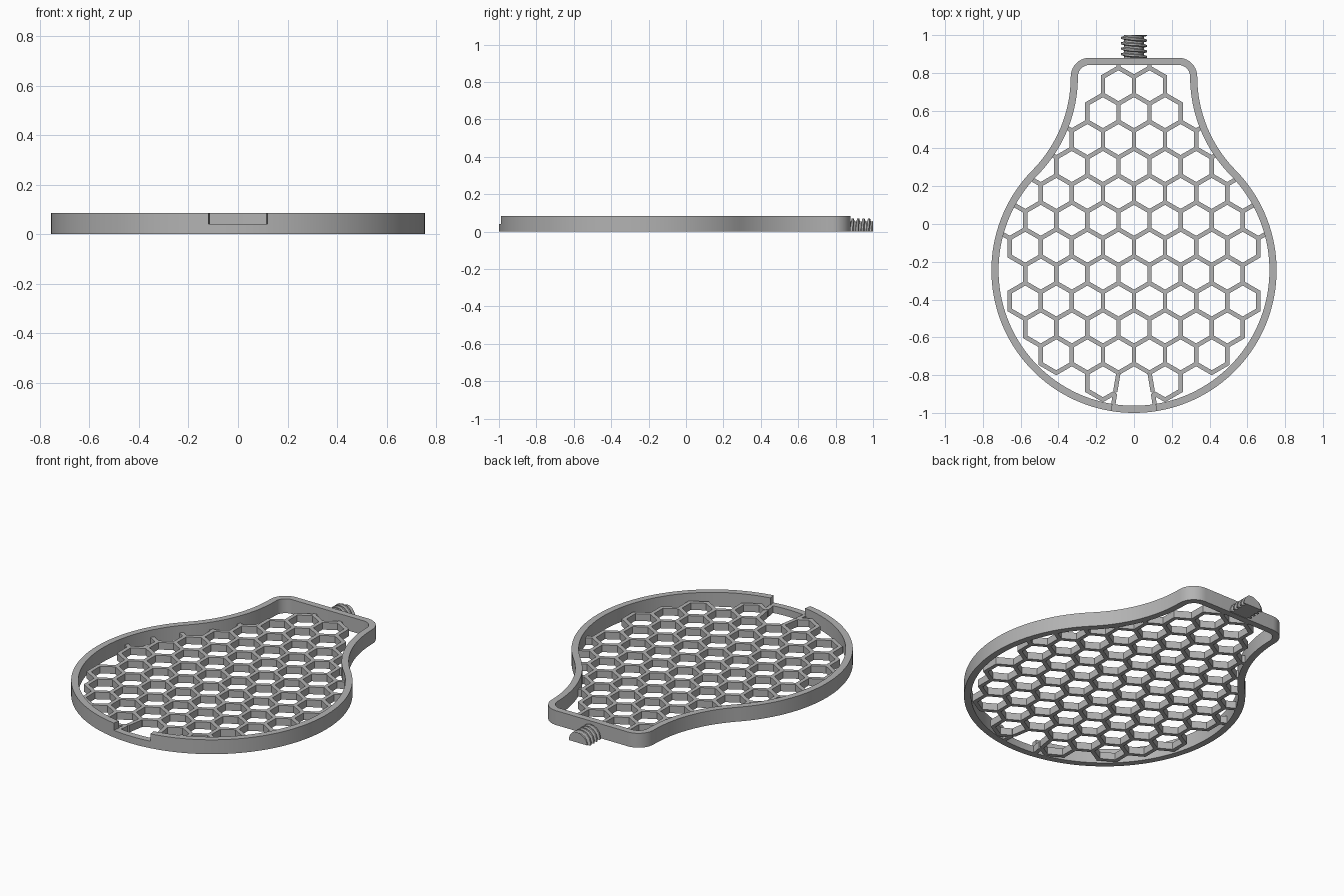
import bpy, bmesh, math
from mathutils import Vector

if "Cube" in bpy.data.objects:
    bpy.data.objects.remove(bpy.data.objects["Cube"])

grey = bpy.data.materials.new("plain grey")
grey.diffuse_color = (0.45, 0.45, 0.45, 1)
grey.use_nodes = True
grey.node_tree.nodes["Principled BSDF"].inputs["Base Color"].default_value = grey.diffuse_color


def finish(bm, name, angle=30):
    bmesh.ops.recalc_face_normals(bm, faces=bm.faces[:])
    me = bpy.data.meshes.new(name)
    bm.to_mesh(me)
    bm.free()
    me.materials.append(grey)
    ob = bpy.data.objects.new(name, me)
    bpy.context.collection.objects.link(ob)
    bpy.ops.object.select_all(action='DESELECT')
    ob.select_set(True)
    bpy.context.view_layer.objects.active = ob
    bpy.ops.object.shade_smooth_by_angle(angle=math.radians(angle))
    return ob


def raise_flat(bm, height):
    bmesh.ops.remove_doubles(bm, verts=bm.verts[:], dist=0.0004)
    res = bmesh.ops.extrude_face_region(bm, geom=bm.faces[:], use_keep_orig=True)
    top = [g for g in res["geom"] if isinstance(g, bmesh.types.BMVert)]
    bmesh.ops.translate(bm, verts=top, vec=(0, 0, height))


def arc(cx, cy, r, a0, a1, n):
    return [(cx + r * math.cos(math.radians(a0 + (a1 - a0) * k / n)),
             cy + r * math.sin(math.radians(a0 + (a1 - a0) * k / n))) for k in range(n + 1)]


# Bulb outline: round body, concave neck, rounded top corners
RB, CY, T = 0.755, -0.245, 0.038
HW, NY, RC = 0.335, 0.78, 0.1
d = NY - CY
RN = (HW * HW + d * d - RB * RB) / (2 * (RB - HW))
NX = HW + RN
JA = math.degrees(math.atan2(d, NX))
NA = -90 + math.degrees(math.asin(0.12 / RB))
RIM_H, LOW_H = 0.085, 0.042


def half_outline(t):
    pts = arc(0, CY, RB - t, NA, JA, 48)
    pts += arc(NX, NY, RN + t, 180 + JA, 180, 20)[1:]
    pts += arc(HW - RC, NY, RC - t, 0, 90, 10)[1:]
    return pts


def strip(name, outer, inner, h):
    bm = bmesh.new()
    o = [bm.verts.new((x, y, 0)) for x, y in outer]
    i = [bm.verts.new((x, y, 0)) for x, y in inner]
    for k in range(len(o) - 1):
        bm.faces.new((o[k], o[k + 1], i[k + 1], i[k]))
    raise_flat(bm, h)
    finish(bm, name)


def mirrored(pts):
    return pts + [(-x, y) for x, y in reversed(pts)]


strip("rim", mirrored(half_outline(0)), mirrored(half_outline(T)), RIM_H)

# Low bar across the notch at the bottom of the bulb
strip("notch_bar", arc(0, CY, RB, -180 - NA, NA, 12), arc(0, CY, RB - T, -180 - NA, NA, 12), LOW_H)

# Honeycomb grid, on an integer lattice
P = 0.1645
S = P / math.sqrt(3)
W = 0.0115
ROWS = [2, 3, 4, 5, 6, 7, 8, 7, 8, 7, 6, 3]
CORNERS = [(0, 2), (1, 1), (1, -1), (0, -2), (-1, -1), (-1, 1)]
LAST = -3 * (len(ROWS) - 1)


def place(k):
    if abs(k[0]) == 1 and k[1] == LAST - 1:   # slot beside the notch
        return Vector((math.copysign(0.1, k[0]), -0.893))
    return Vector((k[0] * P / 2, 0.732 + k[1] * S / 2))


def inside(p):
    if p.y < 0.28:
        return math.hypot(p.x, p.y - CY) < RB - T + 0.008
    return p.y < 0.852 and math.hypot(abs(p.x) - NX, p.y - NY) > RN + T - 0.008


edges = set()
for r, n in enumerate(ROWS):
    for c in range(n):
        ci = 2 * c - (n - 1)
        if r == len(ROWS) - 1 and ci == 0:
            continue
        ring = [(ci + a, -3 * r + b) for a, b in CORNERS]
        for k in range(6):
            edges.add(tuple(sorted((ring[k], ring[(k + 1) % 6]))))

bm = bmesh.new()


def rib(a, b):
    u = (b - a).normalized()
    v = Vector((-u.y, u.x)) * W
    s = u * (W / math.sqrt(3))
    pts = [a, a + s - v, b - s - v, b, b - s + v, a + s + v]
    bm.faces.new([bm.verts.new((p.x, p.y, 0)) for p in pts])


links = {}
for a, b in edges:
    rib(place(a), place(b))
    links.setdefault(a, []).append(b)
    links.setdefault(b, []).append(a)

# Outer corners: short points, or stubs that reach the rim
for k, near in links.items():
    if len(near) != 2:
        continue
    p = place(k)
    if k[1] == LAST - 1 and abs(k[0]) == 1:
        rib(p, Vector((math.copysign(0.111, p.x), -0.965)))
        continue
    out = -sum(((place(q) - p).normalized() for q in near), Vector((0, 0))).normalized()
    length = 2 * W / math.sqrt(3)
    if out.y > 0.2 and (-0.1 < p.y < 0.55 or p.y > 0.8):
        while inside(p + out * length):
            length += 0.004
    rib(p, p + out * length)
raise_flat(bm, LOW_H)
finish(bm, "honeycomb_grid")

# Half-round threaded stub on top, flat underneath
bm = bmesh.new()
Y0, Y1, PITCH, NT, NY_ = 0.87, 1.0, 0.029, 24, 72
rows = []
for j in range(NY_ + 1):
    y = Y0 + (Y1 - Y0) * j / NY_
    row = []
    for i in range(NT + 1):
        th = math.pi * i / NT
        f = ((y - Y0) / PITCH - th / (2 * math.pi)) % 1.0
        ridge = min(1, max(0, (0.32 - abs(f - 0.5)) / 0.14))
        rad = 0.052 + 0.016 * ridge
        row.append(bm.verts.new((rad * math.cos(th), y, rad * math.sin(th) + 0.002)))
    rows.append(row)
for a, b in zip(rows, rows[1:]):
    for i in range(NT):
        bm.faces.new((a[i], a[i + 1], b[i + 1], b[i]))
    bm.faces.new((a[0], b[0], b[NT], a[NT]))
bm.faces.new(rows[0])
bm.faces.new(rows[-1])
finish(bm, "threaded_stub")
